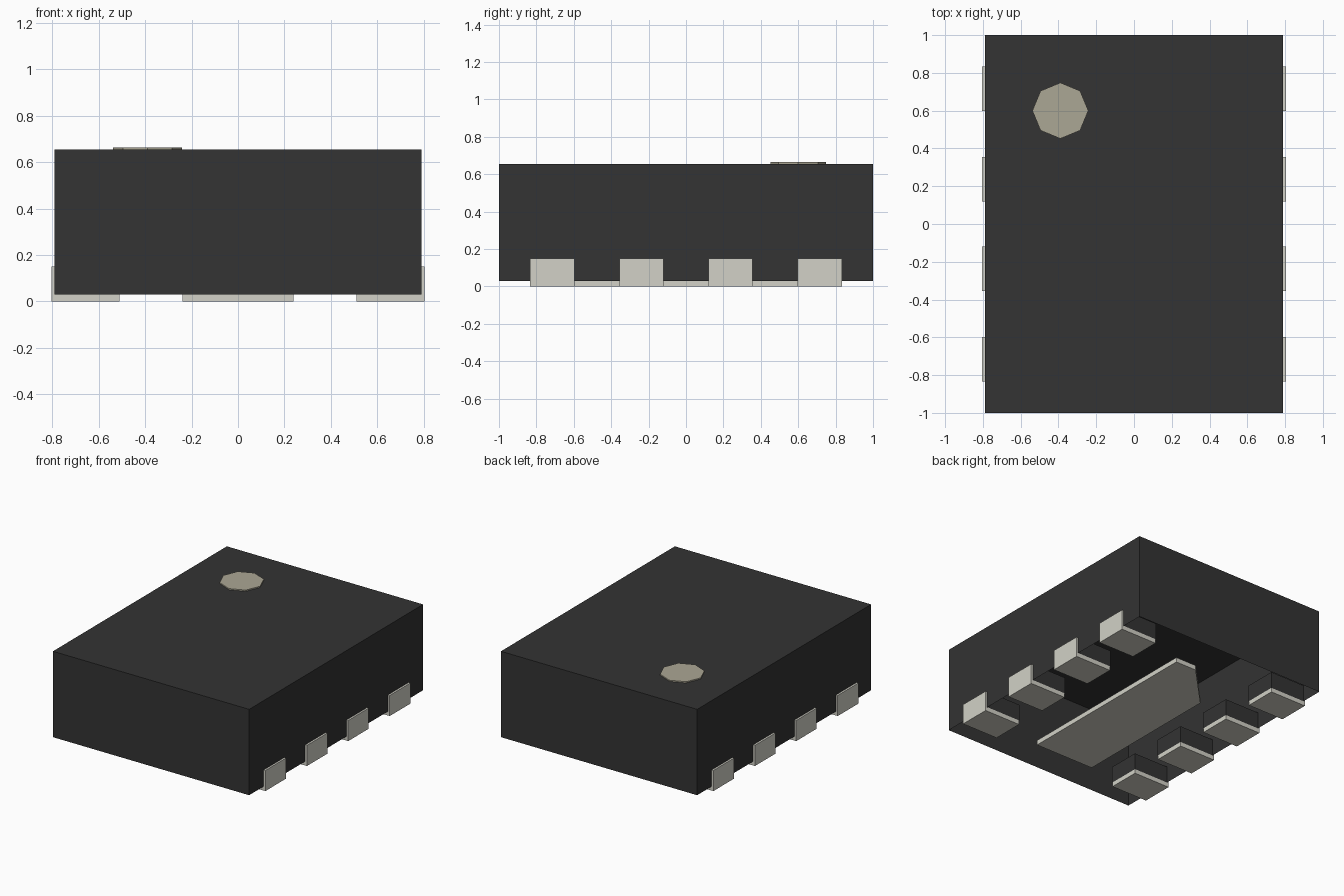
import bpy, bmesh, math

if "Cube" in bpy.data.objects:
    bpy.data.objects.remove(bpy.data.objects["Cube"], do_unlink=True)


def material(name, rgb):
    m = bpy.data.materials.new(name)
    m.use_nodes = True
    m.diffuse_color = (*rgb, 1)
    bsdf = next(n for n in m.node_tree.nodes if n.type == 'BSDF_PRINCIPLED')
    bsdf.inputs["Base Color"].default_value = (*rgb, 1)
    return m


BLACK = material("black plastic", (0.033, 0.033, 0.033))
METAL = material("pale metal", (0.645, 0.639, 0.571))
MARK = material("tan marking", (0.41, 0.385, 0.297))


def prism(name, outline, z0, z1, mat, open_bottom=False):
    """Extrude an anticlockwise outline from z0 to z1."""
    bm = bmesh.new()
    low = [bm.verts.new((x, y, z0)) for x, y in outline]
    high = [bm.verts.new((x, y, z1)) for x, y in outline]
    bm.faces.new(high)
    if not open_bottom:
        bm.faces.new(low[::-1])
    n = len(outline)
    for i in range(n):
        j = (i + 1) % n
        bm.faces.new((low[i], low[j], high[j], high[i]))
    mesh = bpy.data.meshes.new(name)
    bm.to_mesh(mesh)
    bm.free()
    mesh.materials.append(mat)
    ob = bpy.data.objects.new(name, mesh)
    bpy.context.collection.objects.link(ob)
    return ob


def rect(x0, x1, y0, y1):
    return [(x0, y0), (x1, y0), (x1, y1), (x0, y1)]


# Chip body: a shell open underneath
prism("body", rect(-0.79, 0.79, -1, 1), 0.03, 0.655, BLACK, open_bottom=True)

# Contact pads along both long sides, each in a socket inside the body
for side, sign in (("left", 1), ("right", -1)):
    for i, y in enumerate((-0.715, -0.2375, 0.2375, 0.715), 1):
        xs = sorted((sign * 0.51, sign * 0.804))
        prism(f"{side}_contact_{i}", rect(*xs, y - 0.118, y + 0.118), 0, 0.15, METAL)
        xs = sorted((sign * 0.508, sign * 0.789))
        prism(f"{side}_socket_{i}", rect(*xs, y - 0.12, y + 0.12),
              0.03, 0.152, BLACK, open_bottom=True)

# Central pad underneath with one cut corner
prism("thermal_pad", [(-0.24, -0.73), (0.24, -0.73), (0.24, 0.73),
                      (0.07, 0.73), (-0.24, 0.41)], 0, 0.035, METAL)

# Eight-sided orientation dot on top
dot = [(-0.39 + 0.148 * math.cos(a), 0.60 + 0.148 * math.sin(a))
       for a in (k * math.pi / 4 for k in range(8))]
prism("orientation_dot", dot, 0.655, 0.664, MARK)
